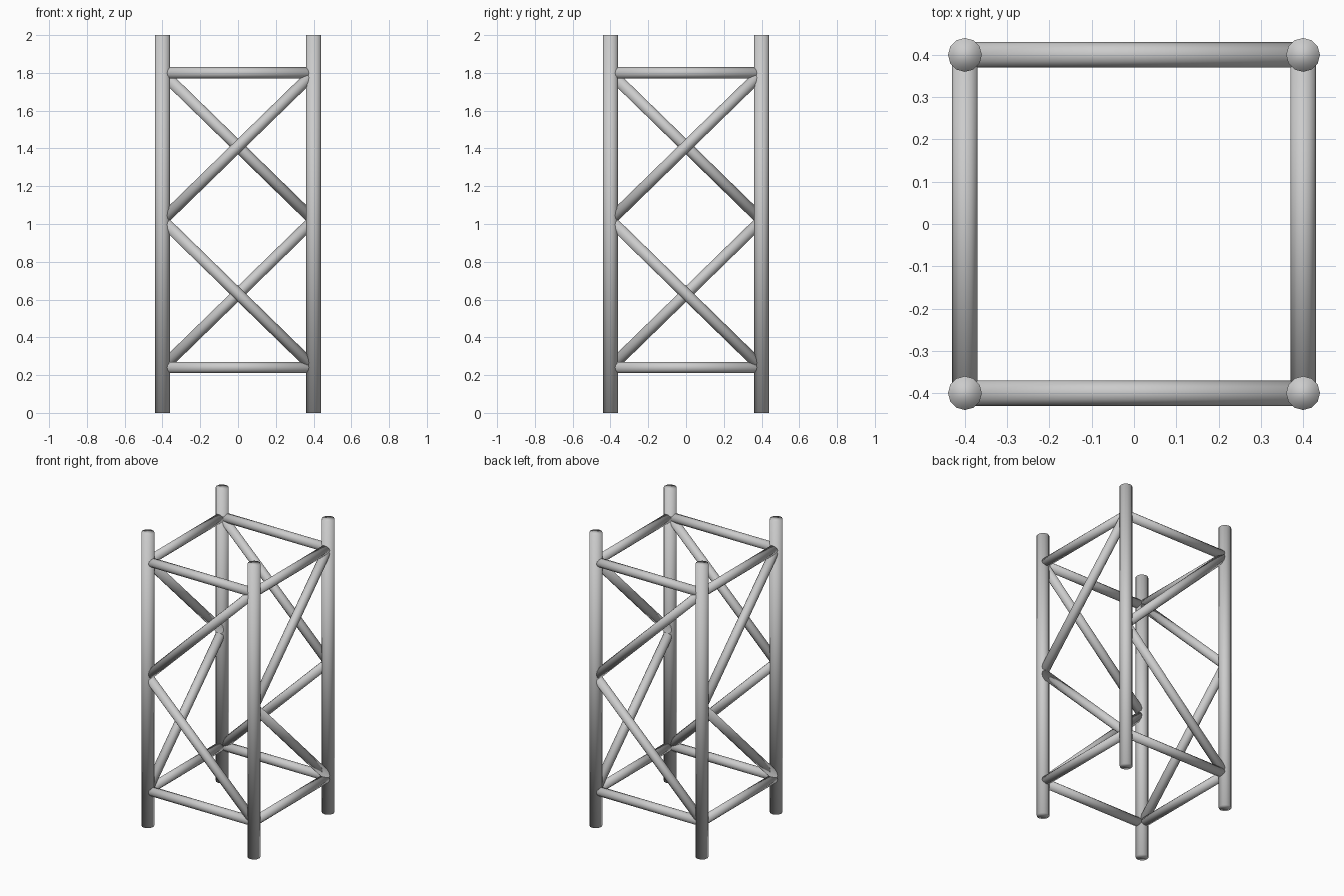
import bpy
from math import pi
from mathutils import Vector, Matrix

if "Cube" in bpy.data.objects:
    bpy.data.objects.remove(bpy.data.objects["Cube"])

HALF = 0.4
LEG_R, BRACE_R = 0.04, 0.03
LOW, MID, HIGH = 0.24, 1.02, 1.80
SIDES = 12


def tube(name, a, b, r):
    """Smooth capped round bar from a to b."""
    a, b = Vector(a), Vector(b)
    d = b - a
    bpy.ops.mesh.primitive_cylinder_add(vertices=SIDES, radius=r, depth=d.length,
                                        location=(a + b) / 2)
    ob = bpy.context.object
    ob.name = name
    ob.rotation_euler = d.to_track_quat('Z', 'Y').to_euler()
    for p in ob.data.polygons:
        p.use_smooth = True
    return ob


# Each face of the tower repeats the front one, turned by a quarter
for i, side in enumerate(("front", "right", "back", "left")):
    turn = Matrix.Rotation(i * pi / 2, 3, 'Z')

    def left(z):
        return turn @ Vector((-HALF, -HALF, z))

    def right(z):
        return turn @ Vector((HALF, -HALF, z))

    # upright leg at this corner
    tube(side + "_leg", left(0), left(2), LEG_R)
    # horizontal bars
    tube(side + "_lower_bar", left(LOW), right(LOW), BRACE_R)
    tube(side + "_upper_bar", left(HIGH), right(HIGH), BRACE_R)
    # zigzag diagonals meeting at mid height
    tube(side + "_lower_diagonal", right(LOW), left(MID), BRACE_R)
    tube(side + "_upper_diagonal", left(MID), right(HIGH), BRACE_R)
